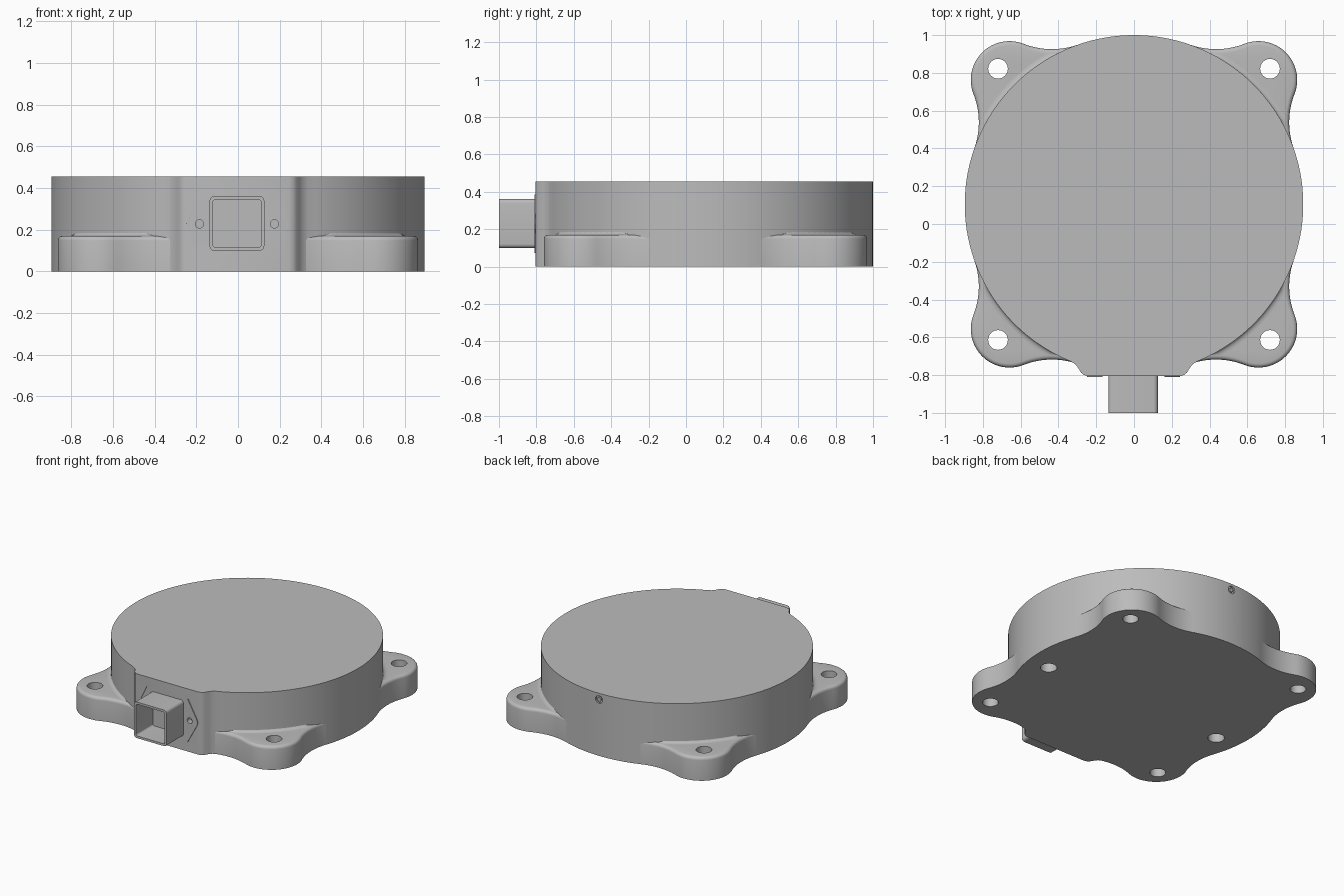
import bpy, bmesh
from math import sin, cos, pi, radians, acos, atan2, hypot

if "Cube" in bpy.data.objects:
    bpy.data.objects.remove(bpy.data.objects["Cube"])

grey = bpy.data.materials.new("cast grey")
grey.use_nodes = True
grey.diffuse_color = (0.5, 0.5, 0.5, 1)
grey.node_tree.nodes["Principled BSDF"].inputs["Base Color"].default_value = (0.5, 0.5, 0.5, 1)

CY = 0.104          # y of the housing axis
R = 0.896           # housing radius
H = 0.455           # housing height
EAR_H = 0.17        # ear height
PAD_Y = -0.805      # flat front face


def finish(name, bm):
    bmesh.ops.recalc_face_normals(bm, faces=bm.faces)
    mesh = bpy.data.meshes.new(name)
    bm.to_mesh(mesh)
    bm.free()
    mesh.materials.append(grey)
    ob = bpy.data.objects.new(name, mesh)
    bpy.context.collection.objects.link(ob)
    return ob


def prism_bm(pts, lo, hi, axis="z"):
    """Extrude a 2D outline along z, or along y for an outline in x and z."""
    bm = bmesh.new()
    place = (lambda u, v, t: (u, v, t)) if axis == "z" else (lambda u, v, t: (u, t, v))
    low = [bm.verts.new(place(u, v, lo)) for u, v in pts]
    top = [bm.verts.new(place(u, v, hi)) for u, v in pts]
    bm.faces.new(low)
    bm.faces.new(top)
    for i in range(len(pts)):
        j = (i + 1) % len(pts)
        bm.faces.new((low[i], low[j], top[j], top[i]))
    bmesh.ops.recalc_face_normals(bm, faces=bm.faces)
    return bm


def prism(name, pts, lo, hi, axis="z"):
    return finish(name, prism_bm(pts, lo, hi, axis))


def arc(cx, cy, r, a0, a1, n):
    return [(cx + r * cos(a0 + (a1 - a0) * i / n), cy + r * sin(a0 + (a1 - a0) * i / n))
            for i in range(n + 1)]


def circle(cx, cy, r, n=32):
    return arc(cx, cy, r, 0, 2 * pi, n)[:-1]


def rounded_square(cx, cy, half, r):
    pts = []
    for k, (sx, sy) in enumerate(((1, 1), (-1, 1), (-1, -1), (1, -1))):
        pts += arc(cx + sx * (half - r), cy + sy * (half - r), r, k * pi / 2, (k + 1) * pi / 2, 5)
    return pts


def activate(ob):
    bpy.ops.object.select_all(action="DESELECT")
    ob.select_set(True)
    bpy.context.view_layer.objects.active = ob


def cut(ob, cutter):
    mod = ob.modifiers.new("cut", "BOOLEAN")
    mod.operation = "DIFFERENCE"
    mod.solver = "EXACT"
    mod.object = cutter
    activate(ob)
    bpy.ops.object.modifier_apply(modifier=mod.name)
    bpy.data.objects.remove(cutter)


def smooth(ob):
    activate(ob)
    bpy.ops.object.shade_smooth_by_angle(angle=radians(30))


def mirror_xy(ob):
    ob.location.y = CY
    mod = ob.modifiers.new("mirror", "MIRROR")
    mod.use_axis = (True, True, False)
    mod.use_mirror_merge = False


# Housing: round drum with a flat connector pad at the front
pad = [(0.335, -0.831), (0.312, -0.845), (0.296, -0.865), (0.281, -0.89),
       (0.267, -0.903), (0.245, PAD_Y - CY)]
start = atan2(pad[0][1], pad[0][0])
outline = arc(0, 0, R, start, pi - start, 128)
outline += [(-x, y) for x, y in pad[1:]] + pad[:0:-1]
housing = prism("housing", [(x, y + CY) for x, y in outline], 0, H)

# Blind holes underneath, screw holes in the pad, vent recess at the back
for s in (-1, 1):
    cut(housing, prism("cutter", circle(s * 0.72, CY - 0.121, 0.055), -0.05, 0.1))
    cut(housing, prism("cutter", circle(s * 0.18 - 0.005, 0.228, 0.02, 20), PAD_Y - 0.05, PAD_Y + 0.04, "y"))
cut(housing, prism("cutter", circle(0, 0.41, 0.028, 24), CY + R - 0.012, CY + R + 0.05, "y"))
smooth(housing)
smooth(prism("vent_plug", circle(0, 0.41, 0.015, 20), CY + R - 0.03, CY + R - 0.001, "y"))

# Ear outline: round lobe blended into the drum by concave arcs
EX, ER, FR = 0.659, 0.205, 0.41
reach = EX * 2 ** 0.5
spread = acos(((R + FR) ** 2 + reach ** 2 - (FR + ER) ** 2) / (2 * (R + FR) * reach))
a = pi / 4 + spread
fx, fy = (R + FR) * cos(a), (R + FR) * sin(a)
touch = atan2(EX - fy, EX - fx)
upper = arc(fx, fy, FR, a - pi, touch, 14)
lobe = arc(EX, EX, ER, touch + pi, pi / 2 - (touch + pi), 32)
lower = [(y, x) for x, y in reversed(upper)]
edge = upper + lobe[1:-1] + lower
inner = arc(0, 0, R - 0.08, pi / 2 - a, a, 16)

bm = prism_bm(edge + inner, 0, EAR_H)
bm.verts.ensure_lookup_table()
n = len(edge) + len(inner)
rim = [bm.edges.get((bm.verts[n + i], bm.verts[n + i + 1])) for i in range(len(edge) - 1)]
bmesh.ops.bevel(bm, geom=rim, offset=0.022, segments=4, profile=0.5, affect="EDGES", clamp_overlap=False)
ear = finish("mounting_ears", bm)
cut(ear, prism("cutter", circle(0.72, 0.718, 0.052), -0.1, 0.4))
smooth(ear)
mirror_xy(ear)

# Cove where each ear top meets the drum
bm = bmesh.new()
rows = []
for x, y in edge:
    th = atan2(y, x)
    w = max(0.0, min(0.028, hypot(x, y) - R - 0.022))
    if w > 0.001:
        row = []
        for k in range(6):
            t = k / 5 * pi / 2
            r, z = R - 0.001 + w * (1 - sin(t)), EAR_H + 0.6 * w * (1 - cos(t))
            row.append(bm.verts.new((r * cos(th), r * sin(th), z)))
        rows.append(row)
for p, q in zip(rows, rows[1:]):
    for k in range(5):
        bm.faces.new((p[k], p[k + 1], q[k + 1], q[k]))
cove = finish("ear_coves", bm)
if cove.data.polygons[0].normal.z < 0:
    cove.data.flip_normals()
smooth(cove)
mirror_xy(cove)

# Connector: open square shroud
shroud = prism("connector_shroud", rounded_square(-0.005, 0.23, 0.131, 0.022), -1.0, PAD_Y + 0.01, "y")
cut(shroud, prism("cutter", rounded_square(-0.005, 0.23, 0.115, 0.012), -1.1, PAD_Y - 0.002, "y"))
smooth(shroud)

# Thin pointed flange ridges either side of the connector
for side, s in (("left", 1), ("right", -1)):
    ridge = [(0.165, 0.385), (0.238, 0.255), (0.246, 0.23), (0.238, 0.205), (0.165, 0.072),
             (0.228, 0.208), (0.235, 0.23), (0.228, 0.252)]
    prism("flange_ridge_" + side, [(s * x - 0.003, z) for x, z in ridge], PAD_Y - 0.006, PAD_Y + 0.002, "y")
